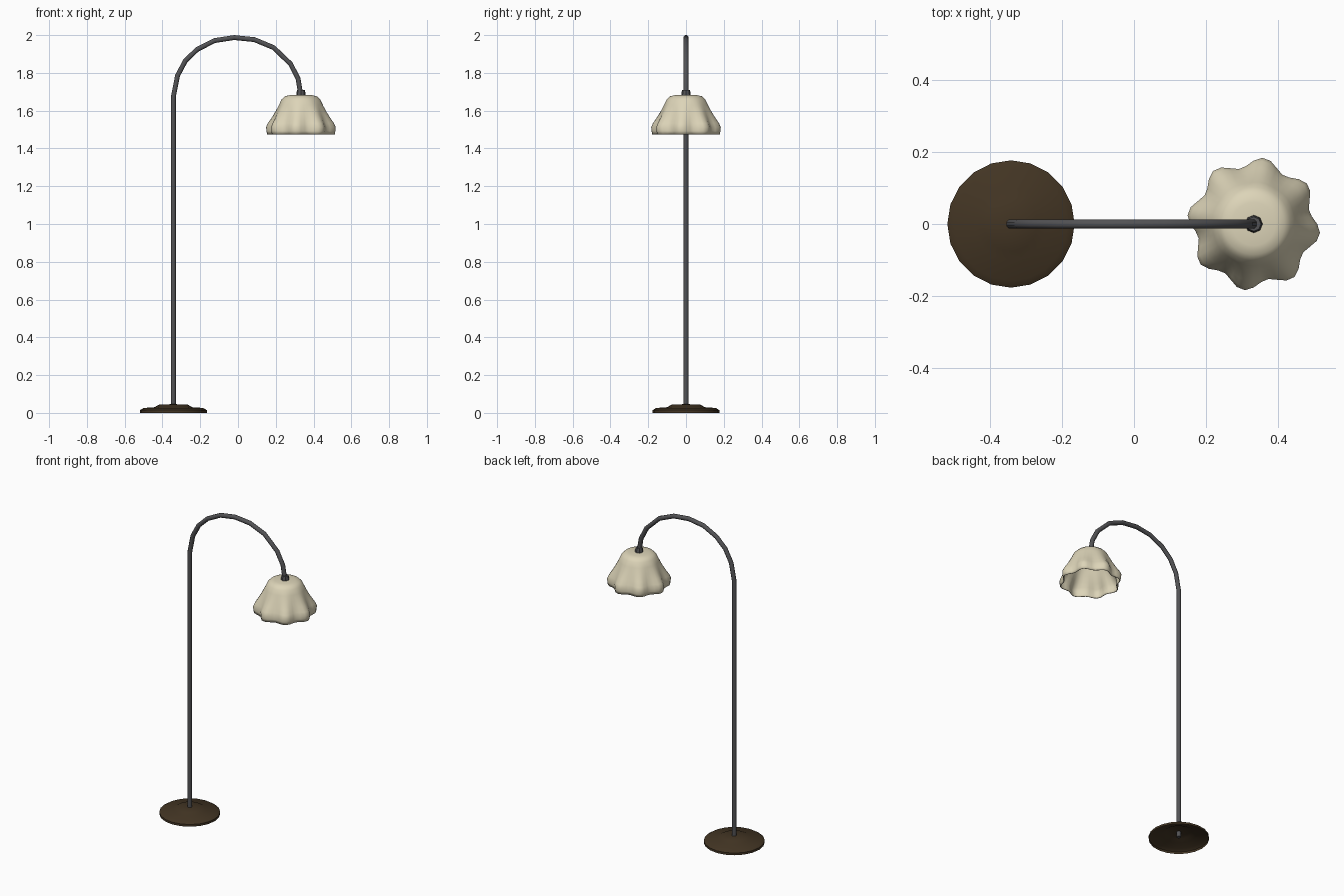
import bpy, bmesh, math
from mathutils import Vector

if "Cube" in bpy.data.objects:
    bpy.data.objects.remove(bpy.data.objects["Cube"])


def material(name, rgb):
    m = bpy.data.materials.new(name)
    m.diffuse_color = (*rgb, 1)
    m.use_nodes = True
    m.node_tree.nodes["Principled BSDF"].inputs["Base Color"].default_value = m.diffuse_color
    return m


BROWN = material("dark_brown", (0.055, 0.035, 0.017))
GREY = material("dark_grey_metal", (0.085, 0.085, 0.09))
CREAM = material("cream_glass", (0.72, 0.66, 0.48))


def skin(name, rings, mat, cap_start=False, cap_end=False, angle=40):
    """Join a list of closed vertex rings into a surface."""
    bm = bmesh.new()
    vr = [[bm.verts.new(p) for p in r] for r in rings]
    n = len(rings[0])
    for a, b in zip(vr, vr[1:]):
        for i in range(n):
            j = (i + 1) % n
            bm.faces.new((a[i], a[j], b[j], b[i]))
    if cap_start:
        bm.faces.new(vr[0][::-1])
    if cap_end:
        bm.faces.new(vr[-1])
    me = bpy.data.meshes.new(name)
    bm.to_mesh(me)
    bm.free()
    me.materials.append(mat)
    ob = bpy.data.objects.new(name, me)
    bpy.context.collection.objects.link(ob)
    bpy.ops.object.select_all(action='DESELECT')
    ob.select_set(True)
    bpy.context.view_layer.objects.active = ob
    bpy.ops.object.shade_smooth_by_angle(angle=math.radians(angle))
    return ob


def lathe_rings(cx, profile, sides, petals=0, phase=0.0):
    """profile: (radius, z, petal depth)"""
    rings = []
    for r, z, d in profile:
        ring = []
        for i in range(sides):
            a = 2 * math.pi * i / sides
            rr = r + d * math.cos(petals * (a - phase))
            ring.append((cx + rr * math.cos(a), rr * math.sin(a), z))
        rings.append(ring)
    return rings


# base: stepped disc, hollow underneath
skin("base", lathe_rings(-0.342, [
    (0.177, 0.0, 0), (0.177, 0.014, 0), (0.158, 0.026, 0), (0.10, 0.030, 0),
    (0.075, 0.044, 0), (0.012, 0.046, 0)], 20), BROWN, cap_end=True)

# pole: tube swept along a shepherd's-crook path in the xz plane
path = [(-0.342, 0.012), (-0.342, 1.675), (-0.32, 1.786), (-0.278, 1.865),
        (-0.215, 1.925), (-0.124, 1.971), (-0.02, 1.987), (0.087, 1.976),
        (0.188, 1.934), (0.278, 1.848), (0.318, 1.77), (0.333, 1.68)]
pts = [Vector((x, 0, z)) for x, z in path]
rings = []
for k, p in enumerate(pts):
    d1 = (p - pts[k - 1]).normalized() if k else Vector((0, 0, 1))
    d2 = (pts[k + 1] - p).normalized() if k < len(pts) - 1 else d1
    t = (d1 + d2).normalized()
    side = Vector((0, 1, 0))
    out = side.cross(t)
    rings.append([p + 0.014 * (out * math.cos(a) + side * math.sin(a))
                  for a in (2 * math.pi * (i + 0.5) / 8 for i in range(8))])
skin("pole", rings, GREY, True, True, 50)

# collar holding the shade
skin("shade_collar", lathe_rings(0.333, [
    (0.025, 1.676, 0), (0.024, 1.695, 0), (0.020, 1.710, 0)], 8),
    GREY, True, True)

# bell-shaped shade flaring into eight petals
shade = skin("lamp_shade", lathe_rings(0.333, [
    (0.02, 1.683, 0), (0.06, 1.682, 0), (0.085, 1.676, 0), (0.102, 1.660, 0),
    (0.116, 1.630, 0.001), (0.132, 1.595, 0.004), (0.150, 1.560, 0.008),
    (0.164, 1.533, 0.013), (0.172, 1.513, 0.014), (0.171, 1.492, 0.013),
    (0.169, 1.474, 0.012)], 48, 8, math.radians(36)),
    CREAM, cap_start=True, angle=60)
bm = bmesh.new()
bm.from_mesh(shade.data)
bmesh.ops.recalc_face_normals(bm, faces=bm.faces)
# open shells: make sure normals point outward
if sum(f.normal.z * f.calc_area() for f in bm.faces) < 0:
    bmesh.ops.reverse_faces(bm, faces=bm.faces)
bm.to_mesh(shade.data)
bm.free()
sol = shade.modifiers.new("thickness", 'SOLIDIFY')
sol.thickness = 0.004
sol.offset = -1
